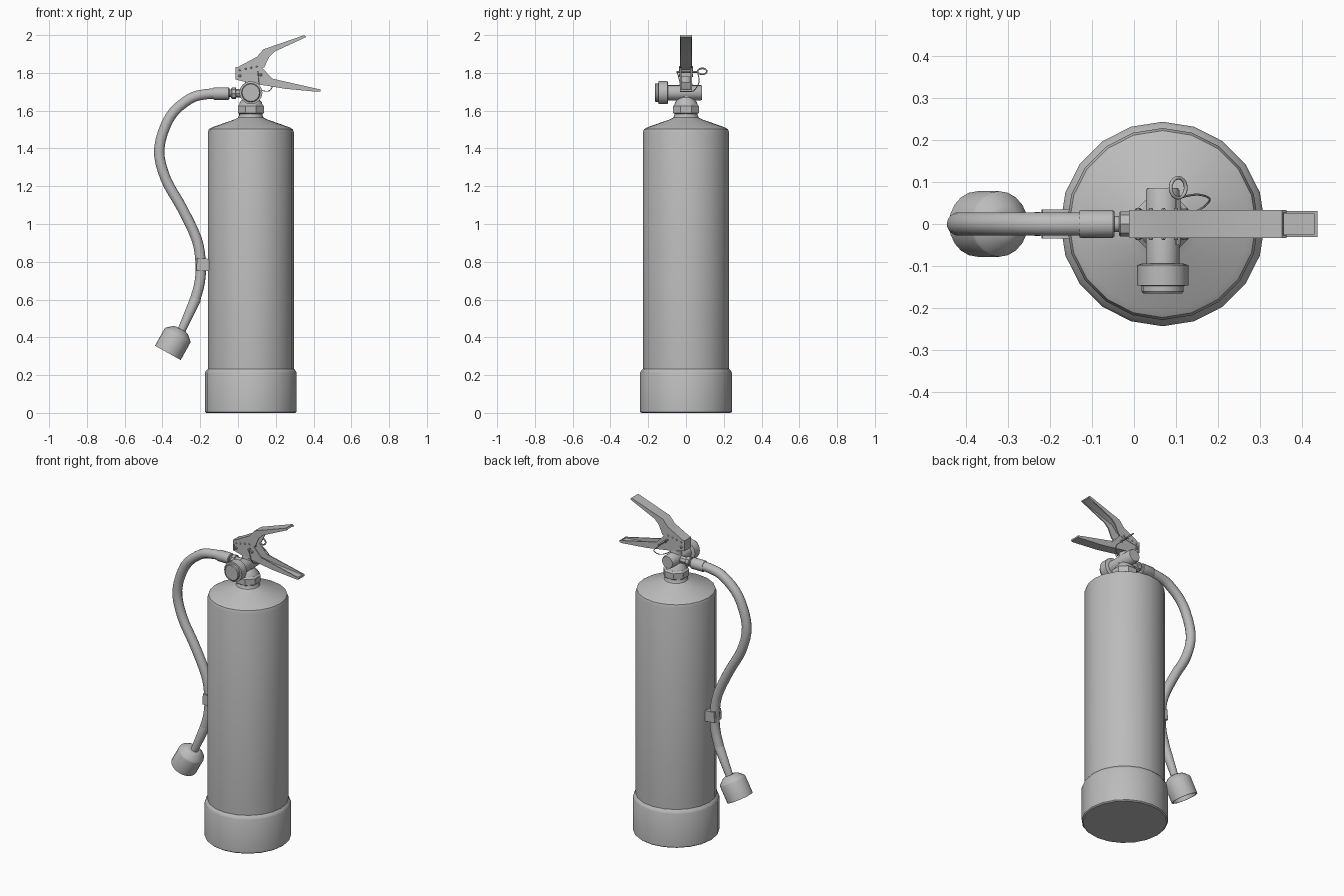
import bpy, bmesh, math
from mathutils import Vector

if "Cube" in bpy.data.objects:
    bpy.data.objects.remove(bpy.data.objects["Cube"])

CX = 0.068  # axis of the cylinder and valve
grey = bpy.data.materials.new("grey")
grey.diffuse_color = (0.5, 0.5, 0.5, 1)
grey.use_nodes = True
grey.node_tree.nodes["Principled BSDF"].inputs["Base Color"].default_value = grey.diffuse_color


def finish(name, bm, angle=35):
    bmesh.ops.recalc_face_normals(bm, faces=bm.faces)
    me = bpy.data.meshes.new(name)
    bm.to_mesh(me)
    bm.free()
    me.materials.append(grey)
    ob = bpy.data.objects.new(name, me)
    bpy.context.collection.objects.link(ob)
    bpy.ops.object.select_all(action='DESELECT')
    ob.select_set(True)
    bpy.context.view_layer.objects.active = ob
    bpy.ops.object.shade_smooth_by_angle(angle=math.radians(angle))
    return ob


def lathe(name, profile, origin, axis=(0, 0, 1), n=20, turn=0.0, angle=35):
    """Revolve (radius, height) pairs about an axis; both ends are capped."""
    bm = bmesh.new()
    q = Vector((0, 0, 1)).rotation_difference(Vector(axis).normalized())
    rings = []
    for r, h in profile:
        rings.append([bm.verts.new(Vector(origin) + q @ Vector((
            r * math.cos(turn + math.tau * i / n), r * math.sin(turn + math.tau * i / n), h)))
            for i in range(n)])
    for a, b in zip(rings, rings[1:]):
        for i in range(n):
            j = (i + 1) % n
            bm.faces.new((a[i], a[j], b[j], b[i]))
    bm.faces.new(rings[0])
    bm.faces.new(rings[-1])
    return finish(name, bm, angle)


def slab(name, outline, y0, y1):
    """Extrude an (x, z) outline between two y values."""
    bm = bmesh.new()
    f = bm.faces.new([bm.verts.new((x, y0, z)) for x, z in outline])
    g = bmesh.ops.extrude_face_region(bm, geom=[f])
    bmesh.ops.translate(bm, vec=(0, y1 - y0, 0),
                        verts=[v for v in g['geom'] if isinstance(v, bmesh.types.BMVert)])
    return finish(name, bm)


def smooth_path(pts, steps):
    """Catmull-Rom samples through the points."""
    p = [Vector(v) for v in pts]
    p = [2 * p[0] - p[1]] + p + [2 * p[-1] - p[-2]]
    out = []
    for a, b, c, d in zip(p, p[1:], p[2:], p[3:]):
        for k in range(steps):
            t = k / steps
            out.append(0.5 * (2 * b + (c - a) * t + (2 * a - 5 * b + 4 * c - d) * t * t
                              + (3 * b - a - 3 * c + d) * t ** 3))
    return out + [p[-2]]


def tube(name, pts, radius, n=12, steps=4, closed=False):
    path = [Vector(v) for v in pts] if closed else smooth_path(pts, steps)
    bm = bmesh.new()
    rings, m, nrm = [], len(path), None
    for i, p in enumerate(path):
        nxt = path[(i + 1) % m] if closed else path[min(i + 1, m - 1)]
        t = (nxt - (path[i - 1] if closed else path[max(i - 1, 0)])).normalized()
        nrm = t.orthogonal() if nrm is None else nrm - t * nrm.dot(t)
        nrm.normalize()
        bi = t.cross(nrm)
        rings.append([bm.verts.new(p + radius * (nrm * math.cos(math.tau * k / n)
                                                 + bi * math.sin(math.tau * k / n))) for k in range(n)])
    for a, b in zip(rings, rings[1:] + ([rings[0]] if closed else [])):
        for k in range(n):
            j = (k + 1) % n
            bm.faces.new((a[k], a[j], b[j], b[k]))
    if not closed:
        bm.faces.new(rings[0])
        bm.faces.new(rings[-1])
    return finish(name, bm, 50)


# Pressure vessel with its foot skirt and shoulder
lathe("foot_skirt", [(.236, 0), (.243, .006), (.243, .212), (.238, .222), (.226, .236)], (CX, 0, 0))
lathe("cylinder_body", [(.226, .15), (.228, .2), (.228, 1.485), (.222, 1.502), (.205, 1.512),
                        (.088, 1.553), (.068, 1.563), (.062, 1.575), (.062, 1.6)], (CX, 0, 0))

# Neck nut and valve
lathe("neck_nut", [(.064, 1.582), (.074, 1.588), (.074, 1.625), (.064, 1.634)],
      (CX, 0, 0), n=8, turn=math.pi / 8, angle=20)
lathe("valve_flare", [(.062, 1.63), (.058, 1.645), (.036, 1.67), (.034, 1.74), (.025, 1.78)],
      (CX, 0, 0), n=16)
lathe("valve_cross_tube", [(.036, -.086), (.04, -.08), (.04, .11)], (CX, 0, 1.695), (0, -1, 0), 16)
lathe("gauge_housing", [(.05, .094), (.061, .098), (.061, .146), (.05, .147), (.05, .16), (.046, .165),
                        (.043, .165), (.043, .161)], (CX, 0, 1.695), (0, -1, 0), 16)

# Hose couplings
lathe("outlet_fitting", [(.026, -.036), (.03, -.032), (.03, -.012), (.022, -.01), (.022, .05)],
      (0, 0, 1.692), (1, 0, 0), 8, angle=20)
lathe("outlet_stem", [(.019, -.06), (.019, -.02)], (0, 0, 1.692), (1, 0, 0), 12)
lathe("hose_collar", [(.031, -.13), (.033, -.127), (.033, -.05), (.029, -.046)],
      (0, 0, 1.69), (1, 0, 0), 12)

# Hose and its clip
hose = [(-.09, 1.69), (-.17, 1.687), (-.256, 1.662), (-.36, 1.567), (-.417, 1.398), (-.383, 1.24),
        (-.298, 1.087), (-.22, .923), (-.198, .797), (-.203, .69), (-.23, .59)]
tube("hose", [(x, 0, z) for x, z in hose], .028)
slab("hose_clip", [(-.22, .755), (-.155, .75), (-.152, .815), (-.217, .82)], -.035, .035)

# Nozzle with a hollow mouth
down = Vector((-.485, 0, -.874))
lathe("nozzle_tube", [(.026, -.01), (.029, 0), (.022, .17), (.022, .2)],
      (-.226, 0, .6), (-.4, 0, -.9), 12)
lathe("nozzle_cup", [(.03, -.035), (.045, -.03), (.075, -.003), (.078, .004), (.078, .108),
                     (.07, .108), (.066, .03)], (-.319, 0, .412), down, 20)

# Upper lever: channel open underneath
top = [(-.012, 1.825), (.1, 1.885), (.135, 1.925), (.352, 2.0)]
under = [(.362, 1.99), (.192, 1.912), (.165, 1.885), (.14, 1.83), (.1, 1.815), (.0, 1.80)]
slab("upper_lever_web", top + [(x + .004, z - .011) for x, z in reversed(top)], -.033, .033)
for side in (-1, 1):
    slab("upper_lever_side", top + under, side * .026, side * .033)

# Lower handle: channel open on top
rim = [(.13, 1.825), (.18, 1.77), (.436, 1.712)]
floor = [(.435, 1.702), (.42, 1.7), (.25, 1.716), (.06, 1.747), (-.012, 1.765)]
slab("lower_handle_floor", floor + [(x, z + .009) for x, z in reversed(floor)], -.029, .029)
slab("lower_handle_tip", [(.428, 1.702), (.436, 1.702), (.436, 1.712), (.428, 1.714)], -.029, .029)
slab("handle_back_plate", [(-.012, 1.765), (-.004, 1.765), (-.004, 1.83), (-.012, 1.83)], -.033, .033)
for side in (-1, 1):
    slab("lower_handle_side", [(-.012, 1.825), (.05, 1.835)] + rim + floor, side * .025, side * .031)
    # Rivets along the lever pivot
    for x, z, r in ((.01, 1.785, .008), (.12, 1.79, .008), (.01, 1.815, .005),
                    (.04, 1.822, .005), (.07, 1.828, .005), (.1, 1.832, .005)):
        lathe("rivet", [(r, .028), (r, .035), (r * .6, .038)], (x, 0, z), (0, side, 0), 8)

# Safety pin, pull ring and seal wire
lathe("safety_pin", [(.006, -.05), (.006, .066)], (.105, 0, 1.805), (0, 1, 0), 8)
u, v = Vector((.75, 0, -.66)), Vector((0, 1, 0))
ring = [Vector((.105, .086, 1.808)) + .024 * (u * math.cos(a) + v * math.sin(a))
        for a in (math.tau * i / 20 for i in range(20))]
tube("pull_ring", ring, .0045, 8, closed=True)
tube("seal_wire", [(.105, .062, 1.8), (.15, .07, 1.76), (.18, .06, 1.73), (.165, .04, 1.705),
                   (.135, .02, 1.705), (.115, -.02, 1.72), (.105, -.045, 1.8)], .0025, 6)
